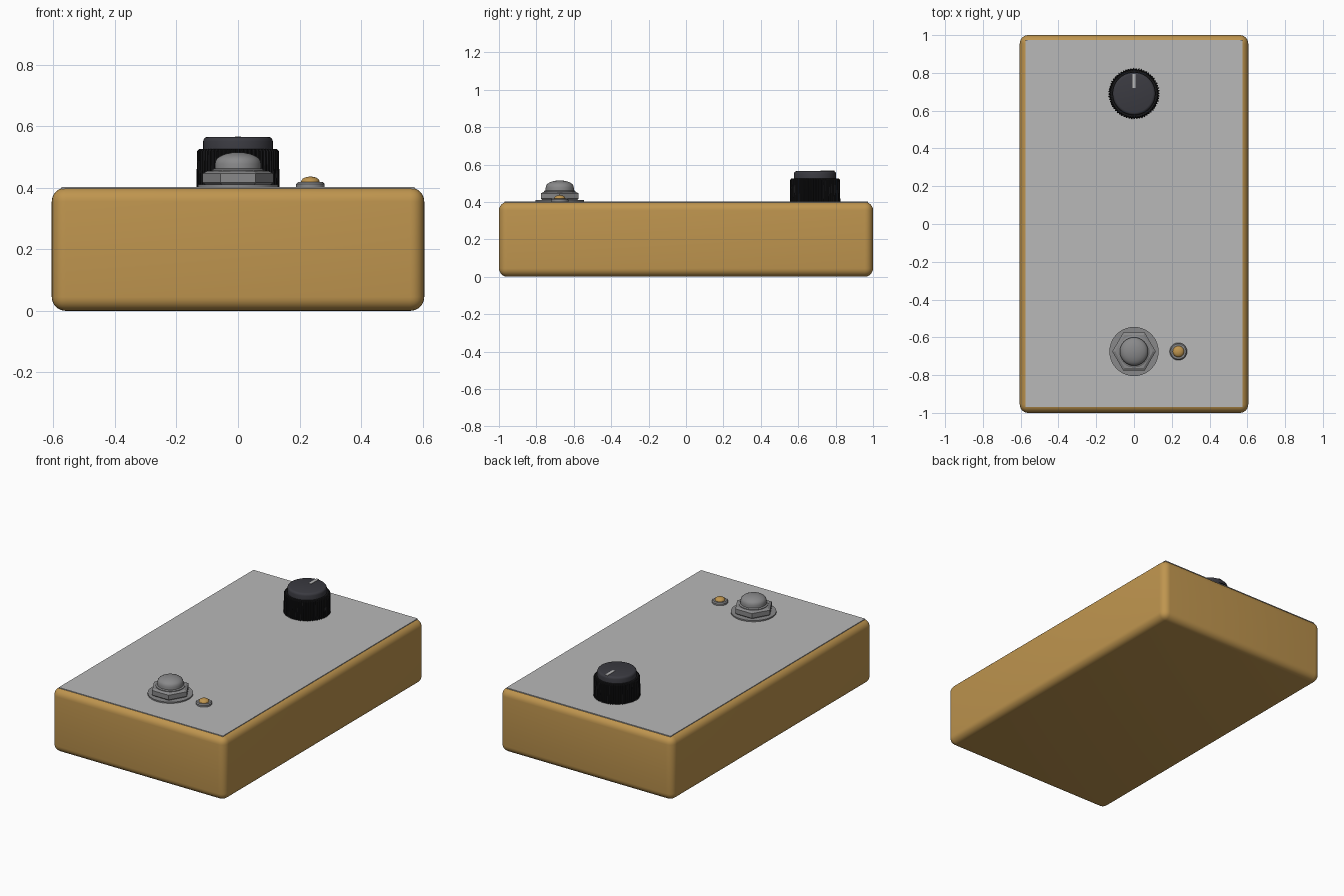
import bpy, bmesh, math

if "Cube" in bpy.data.objects:
    bpy.data.objects.remove(bpy.data.objects["Cube"])


def material(name, r, g, b):
    m = bpy.data.materials.new(name)
    m.diffuse_color = (r, g, b, 1)
    m.use_nodes = True
    m.node_tree.nodes["Principled BSDF"].inputs["Base Color"].default_value = m.diffuse_color
    return m


AMBER = material("amber_paint", 0.52, 0.30, 0.077)
PLATE = material("light_grey", 0.48, 0.48, 0.48)
STEEL = material("steel_grey", 0.25, 0.25, 0.255)
BLACK = material("black_rubber", 0.008, 0.008, 0.009)
CHARCOAL = material("charcoal", 0.043, 0.043, 0.053)


def finish(name, bm, mat, bevel=0.0, segments=3, angle=35):
    bmesh.ops.recalc_face_normals(bm, faces=bm.faces[:])
    me = bpy.data.meshes.new(name)
    bm.to_mesh(me)
    bm.free()
    me.materials.append(mat)
    ob = bpy.data.objects.new(name, me)
    bpy.context.collection.objects.link(ob)
    bpy.ops.object.select_all(action='DESELECT')
    ob.select_set(True)
    bpy.context.view_layer.objects.active = ob
    if bevel:
        mod = ob.modifiers.new("bevel", 'BEVEL')
        mod.width, mod.segments = bevel, segments
        mod.limit_method = 'ANGLE'
        bpy.ops.object.modifier_apply(modifier="bevel")
    bpy.ops.object.shade_smooth_by_angle(angle=math.radians(angle))
    return ob


def box(name, mat, x, y, z, bevel=0.0, segments=3):
    bm = bmesh.new()
    bmesh.ops.create_cube(bm, size=1)
    for v in bm.verts:
        for i, (lo, hi) in enumerate((x, y, z)):
            v.co[i] = lo if v.co[i] < 0 else hi
    return finish(name, bm, mat, bevel, segments)


def lathe(name, mat, cx, cy, profile, sides=64, tooth=0.0, angle=35):
    """Stack rings of (radius, z); tooth pulls in alternate pairs of corners."""
    bm = bmesh.new()
    rings = []
    for r, z in profile:
        ring = []
        for i in range(sides):
            a = 2 * math.pi * i / sides
            rr = r - (tooth if i % 4 > 1 else 0)
            ring.append(bm.verts.new((cx + rr * math.cos(a), cy + rr * math.sin(a), z)))
        rings.append(ring)
    for lo, hi in zip(rings, rings[1:]):
        for i in range(sides):
            j = (i + 1) % sides
            bm.faces.new((lo[i], lo[j], hi[j], hi[i]))
    bm.faces.new(rings[0][::-1])
    bm.faces.new(rings[-1])
    return finish(name, bm, mat, angle=angle)


def dome(r, z0, h, steps=7):
    return [(r * math.cos(t), z0 + h * math.sin(t))
            for t in (math.pi / 2 * i / (steps + 0.3) for i in range(steps + 1))]


# Rounded enclosure and its face plate
box("enclosure", AMBER, (-0.605, 0.605), (-1, 1), (0, 0.4), 0.045, 6)
box("face_plate", PLATE, (-0.574, 0.574), (-0.97, 0.974), (0.396, 0.402))

# Control knob: ribbed skirt, smooth cap, pointer line
KY = 0.69
lathe("knob_skirt", BLACK, 0, KY,
      [(0.135, 0.40), (0.133, 0.518), (0.127, 0.525)], 240, 0.005, 25)
lathe("knob_cap", CHARCOAL, 0, KY,
      [(0.113, 0.52), (0.113, 0.551), (0.111, 0.558), (0.106, 0.563), (0.099, 0.565)])
box("knob_pointer", PLATE, (-0.009, 0.009), (0.72, 0.795), (0.561, 0.567))

# Foot switch: washer, hexagon nut, collar, domed button
SY = -0.675
lathe("switch_washer", STEEL, 0, SY, [(0.13, 0.40), (0.13, 0.41)], 96)
lathe("switch_nut", STEEL, 0, SY,
      [(0.105, 0.409), (0.115, 0.417), (0.115, 0.446), (0.100, 0.454)], 6, angle=20)
lathe("switch_collar", STEEL, 0, SY, [(0.084, 0.45), (0.084, 0.458), (0.078, 0.462)])
lathe("switch_button", STEEL, 0, SY,
      [(0.075, 0.455), (0.075, 0.477)] + dome(0.074, 0.481, 0.034))

# Indicator lamp: bezel and amber lens
lathe("lamp_bezel", STEEL, 0.235, SY,
      [(0.046, 0.40), (0.046, 0.412), (0.040, 0.418)], 48)
lathe("lamp_lens", AMBER, 0.235, SY, [(0.03, 0.415)] + dome(0.03, 0.42, 0.016, 5), 32)
